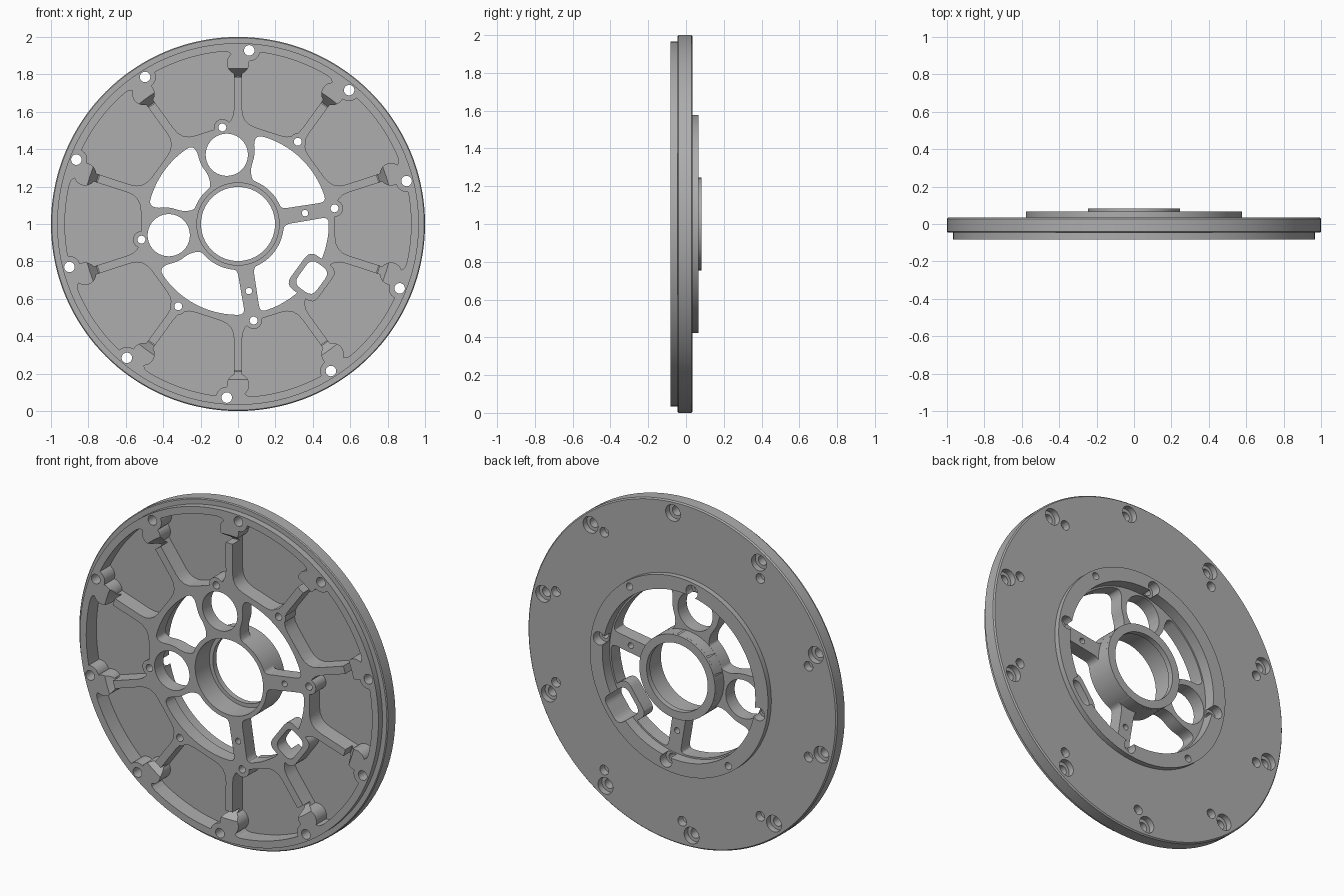
import bpy
import bmesh
from math import sin, cos, radians, pi
from mathutils import Vector

if "Cube" in bpy.data.objects:
    bpy.data.objects.remove(bpy.data.objects["Cube"])

FRONT, BACK = -0.3, 0.3          # cutter ends beyond the part
FLOOR = 0.012                    # pocket floor depth
TENTHS = [36 * k for k in range(10)]
QUARTERS = [9.2 + 90 * k for k in range(4)]


# ---- outline helpers, in the (x, z) plane about the axis ----
def polar(r, a):
    return Vector((r * cos(radians(a)), r * sin(radians(a))))


def arc(r, a0, a1, n):
    return [polar(r, a0 + (a1 - a0) * i / (n - 1)) for i in range(n)]


def circle(centre, r, n=40):
    return [centre + polar(r, 360 * i / n) for i in range(n)]


def fillet(points, cut, steps=5):
    out = []
    for i, p in enumerate(points):
        before, after = points[i - 1] - p, points[(i + 1) % len(points)] - p
        a = p + before.normalized() * min(cut, before.length * 0.48)
        b = p + after.normalized() * min(cut, after.length * 0.48)
        for k in range(steps):
            t = k / (steps - 1)
            out.append(a * (1 - t) ** 2 + p * 2 * t * (1 - t) + b * t * t)
    return out


def rounded_box(centre, angle, half_r, half_t, cut):
    u, v = polar(half_r, angle), polar(half_t, angle + 90)
    return fillet([centre - u - v, centre + u - v, centre + u + v, centre - u + v], cut)


# ---- solid helpers ----
def finish(bm, name):
    bmesh.ops.recalc_face_normals(bm, faces=bm.faces)
    mesh = bpy.data.meshes.new(name)
    bm.to_mesh(mesh)
    bm.free()
    obj = bpy.data.objects.new(name, mesh)
    bpy.context.collection.objects.link(obj)
    return obj


def prisms(name, outlines):
    bm = bmesh.new()
    for pts, y0, y1 in outlines:
        lo = [bm.verts.new((p.x, y0, p.y + 1)) for p in pts]
        hi = [bm.verts.new((p.x, y1, p.y + 1)) for p in pts]
        bm.faces.new(lo)
        bm.faces.new(hi)
        for i in range(len(pts)):
            bm.faces.new((lo[i - 1], lo[i], hi[i], hi[i - 1]))
    return finish(bm, name)


def lathe(name, profile, n=144):
    bm = bmesh.new()
    rings = []
    for i in range(n):
        a = 2 * pi * i / n
        rings.append([bm.verts.new((r * cos(a), y, r * sin(a) + 1)) for r, y in profile])
    for i in range(n):
        a, b = rings[i - 1], rings[i]
        for j in range(len(profile)):
            bm.faces.new((a[j - 1], a[j], b[j], b[j - 1]))
    return finish(bm, name)


def cut(target, tool, keep=False):
    tool.hide_render = True
    mod = target.modifiers.new("cut", 'BOOLEAN')
    mod.operation, mod.solver, mod.object = 'DIFFERENCE', 'EXACT', tool
    graph = bpy.context.evaluated_depsgraph_get()
    mesh = bpy.data.meshes.new_from_object(target.evaluated_get(graph))
    target.modifiers.clear()
    target.data = mesh
    if not keep:
        bpy.data.objects.remove(tool)


# ---- feature positions ----
rim_holes = [polar(0.93, 14.3 + a) for a in TENTHS]
blind_holes = [polar(0.86, 18 + a) for a in TENTHS]
ring_holes = [polar(0.523, a) for a in QUARTERS]
rib_holes = [polar(0.544, a) for a in (54, 234)]
spoke_holes = [polar(0.363, QUARTERS[k]) for k in (0, 3)]
bearing_holes = [polar(0.375, QUARTERS[k]) for k in (1, 2)]
port = polar(0.487, -36)

# Stepped round body with a shouldered bore
body = lathe("motor_plate", [
    (0.22, -0.082), (0.967, -0.082), (0.967, -0.045), (0.995, -0.045),
    (1.0, -0.04), (1.0, 0.028), (0.993, 0.035), (0.577, 0.035),
    (0.577, 0.066), (0.245, 0.066), (0.245, 0.082), (0.198, 0.082),
    (0.198, 0.05), (0.22, 0.05)])

# Material kept around the holes and the port
bosses = prisms("bosses", [(circle(p, 0.058), -0.5, 0.5) for p in rim_holes]
                + [(circle(p, 0.045), -0.5, 0.5) for p in ring_holes + rib_holes]
                + [(rounded_box(port, -36, 0.092, 0.112, 0.05), -0.5, 0.5)])
rib_bosses = prisms("rib_bosses", [(circle(p, 0.06), -0.5, 0.5) for p in blind_holes])

# Ten magnet pockets
pockets = prisms("pockets", [
    (fillet([polar(0.54, a - 15.7)] + arc(0.927, a - 16.6, a + 16.6, 6)
            + [polar(0.54, a + 15.7)], 0.075), FRONT, FLOOR) for a in TENTHS])
cut(pockets, bosses, keep=True)
cut(pockets, rib_bosses)
cut(body, pockets)

# Sloped wire channel across the ribs
cut(body, lathe("channel", [(0.785, FRONT), (0.785, -0.02), (0.79, -0.02),
                            (0.832, -0.082), (0.832, FRONT)]))

# Four windows between spokes and bearing rings
SPOKE = [(0.246, 10), (0.487, 4.8)]
RING = [(0.246, 27), (0.3, 22), (0.38, 23), (0.45, 20), (0.487, 22)]


def window(a0, side0, a1, side1):
    first = [polar(r, a0 + d) for r, d in side0]
    last = [polar(r, a1 - d) for r, d in reversed(side1)]
    s0, e0 = a0 + side0[-1][1], a1 - side1[-1][1]
    s1, e1 = a1 - side1[0][1], a0 + side0[0][1]
    outline = first + arc(0.487, s0, e0, 8)[1:-1] + last + arc(0.246, s1, e1, 7)[1:-1]
    return fillet(outline, 0.035), FRONT, BACK


sides = [SPOKE, RING, RING, SPOKE]
windows = prisms("windows", [
    window(QUARTERS[k], sides[k], QUARTERS[k] + 90, sides[(k + 1) % 4]) for k in range(4)])
cut(windows, bosses)
cut(body, windows)

# Rear recess that thins the spokes
cut(body, lathe("recess", [(0.2452, 0.0), (0.495, 0.0), (0.495, BACK), (0.2452, BACK)]))

# Through holes
holes = ([(p, 0.028) for p in rim_holes] + [(p, 0.021) for p in ring_holes + rib_holes]
         + [(p, 0.017) for p in spoke_holes] + [(p, 0.113) for p in bearing_holes])
cut(body, prisms("holes", [(circle(p, r), FRONT, BACK) for p, r in holes]
                 + [(rounded_box(port, -36, 0.062, 0.082, 0.045), FRONT, BACK)]))

# Rear counterbores and blind holes
cut(body, prisms("counterbores", [(circle(p, 0.048), 0.0, BACK) for p in rim_holes]
                 + [(circle(p, 0.038), 0.01, BACK) for p in ring_holes]
                 + [(circle(p, 0.028), -0.01, BACK) for p in blind_holes]))

# Material and shading
grey = bpy.data.materials.new("machined_grey")
grey.use_nodes = True
grey.diffuse_color = (0.42, 0.42, 0.42, 1)
grey.node_tree.nodes["Principled BSDF"].inputs["Base Color"].default_value = grey.diffuse_color
body.data.materials.clear()
body.data.materials.append(grey)
bpy.context.view_layer.objects.active = body
body.select_set(True)
bpy.ops.object.shade_smooth_by_angle(angle=radians(30))
